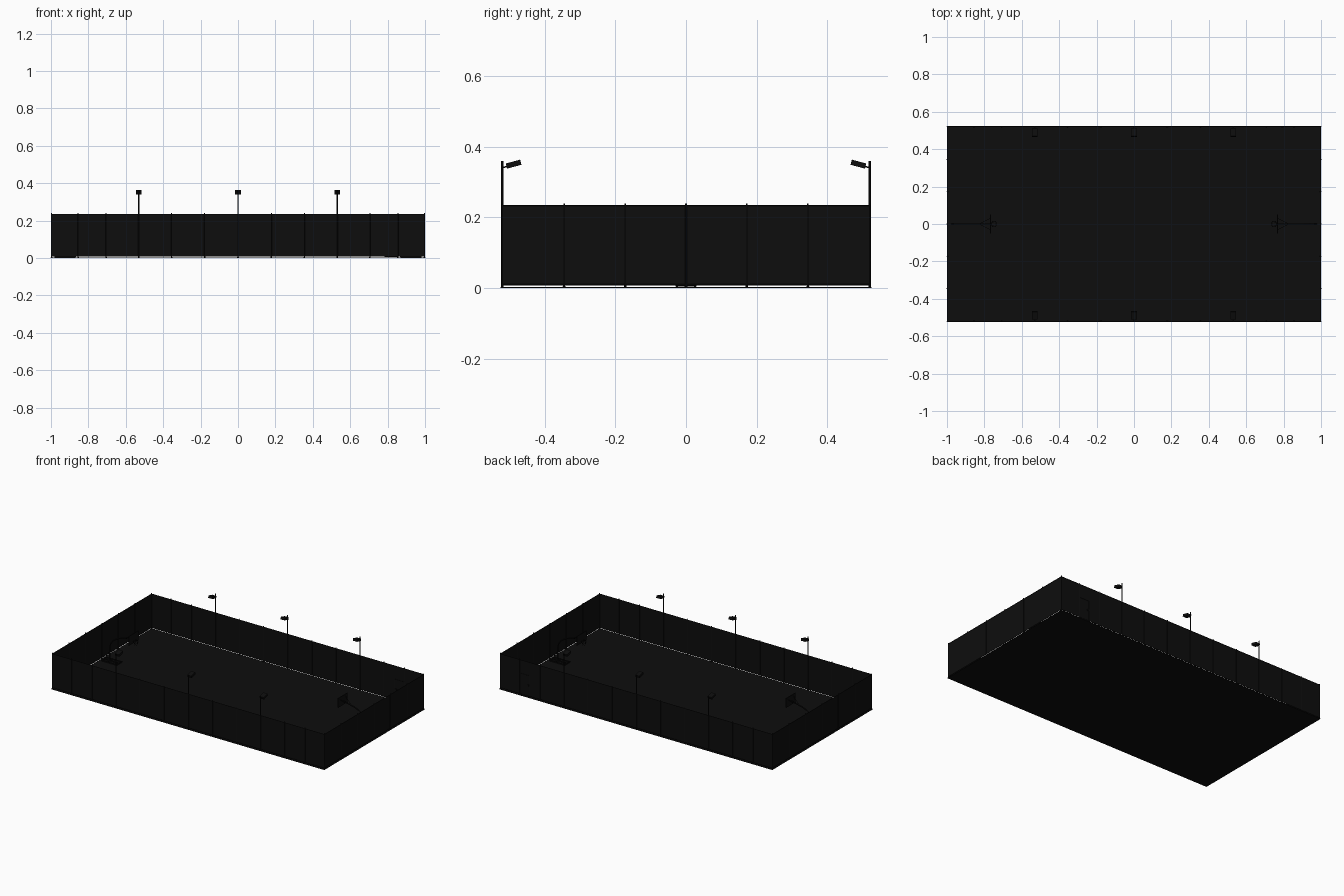
import bpy, math
from mathutils import Vector

if "Cube" in bpy.data.objects:
    bpy.data.objects.remove(bpy.data.objects["Cube"])

mat = bpy.data.materials.new("dark")
mat.diffuse_color = (0.004, 0.004, 0.004, 1)
mat.use_nodes = True
mat.node_tree.nodes["Principled BSDF"].inputs["Base Color"].default_value = mat.diffuse_color
HX, HY, TOP = 0.997, 0.52, 0.235


def finish(ob, name):
    ob.name = name
    ob.data.materials.append(mat)
    return ob


def box(name, c, s, rot=(0, 0, 0)):
    bpy.ops.mesh.primitive_cube_add(size=1, location=c, rotation=rot)
    ob = bpy.context.object
    ob.scale = s
    return finish(ob, name)


def rod(name, a, b, r, sides=8, r2=None):
    a, b = Vector(a), Vector(b)
    d = b - a
    bpy.ops.mesh.primitive_cone_add(vertices=sides, radius1=r, radius2=r if r2 is None else r2,
                                    depth=d.length, location=(a + b) / 2)
    ob = bpy.context.object
    ob.rotation_euler = d.to_track_quat('Z', 'Y').to_euler()
    bpy.ops.object.shade_smooth_by_angle()
    return finish(ob, name)


def tube(name, pts, r):
    cu = bpy.data.curves.new(name, 'CURVE')
    cu.dimensions = '3D'
    cu.bevel_depth, cu.bevel_resolution, cu.use_fill_caps = r, 2, True
    sp = cu.splines.new('POLY')
    sp.points.add(len(pts) - 1)
    for p, q in zip(sp.points, pts):
        p.co = (*q, 1)
    ob = bpy.data.objects.new(name, cu)
    bpy.context.collection.objects.link(ob)
    return finish(ob, name)


def panel(name, a, b, z0=0.009, z1=TOP):
    me = bpy.data.meshes.new(name)
    me.from_pydata([(*a, z0), (*b, z0), (*b, z1), (*a, z1)], [], [(0, 1, 2, 3)])
    ob = bpy.data.objects.new(name, me)
    bpy.context.collection.objects.link(ob)
    return finish(ob, name)


def post(x, y, h=0.24, r=0.0025):
    rod("fence_post", (x, y, 0), (x, y, h), r)
    rod("post_foot", (x, y, 0.001), (x, y, 0.007), 0.005, 8, 0.003)


# Court floor
box("court_floor", (0, 0, 0.0015), (2, 1.05, 0.003))

# Perimeter fence: mesh sheets, rails and posts
xs = [-HX, -0.855, -0.705, -0.53, -0.355, -0.178, 0, 0.178, 0.355, 0.53, 0.705, 0.855, HX]
ys = [-HY, -0.345, -0.172, 0, 0.172, 0.345, HY]
for s in (-1, 1):
    for a, b in zip(xs, xs[1:]):
        panel("long_fence_mesh", (a, s * HY), (b, s * HY))
    for a, b in zip(ys, ys[1:]):
        panel("end_fence_mesh", (s * HX, a), (s * HX, b))
    for z in (0.0095, TOP - 0.001):
        rod("long_rail", (-HX, s * HY, z), (HX, s * HY, z), 0.0015, 6)
        rod("end_rail", (s * HX, -HY, z), (s * HX, HY, z), 0.0015, 6)
    for x in xs:
        post(x, s * HY)
    for y in ys[1:-1]:
        post(s * HX, y)

# Gate in the back fence
for x in (0.785, 0.855):
    rod("gate_upright", (x, HY, 0.006), (x, HY, 0.145), 0.002)
for z in (0.006, 0.145):
    rod("gate_bar", (0.785, HY, z), (0.855, HY, z), 0.002)
box("gate_latch", (0.793, HY, 0.08), (0.014, 0.008, 0.01))

# Floodlights on both long sides
for s in (-1, 1):
    for x in (-0.53, 0, 0.53):
        rod("light_pole", (x, s * HY, 0), (x, s * HY, 0.36), 0.0035, 10)
        rod("light_arm", (x, s * HY, 0.341), (x, s * 0.495, 0.347), 0.002)
        box("flood_light", (x, s * 0.488, 0.351), (0.03, 0.042, 0.015),
            (-s * math.radians(15), 0, 0))

# Basketball hoops at both ends
for s in (-1, 1):
    # Base frame
    for y in (-0.026, 0, 0.026):
        box("hoop_base_runner", (s * 0.925, y, 0.006), (0.11, 0.006, 0.006))
    for x in (0.87, 0.94, 0.978):
        box("hoop_base_crossbar", (s * x, 0, 0.007), (0.006, 0.06, 0.006))
    # Curved mast and brace
    path = [(0.94, 0.005), (0.94, 0.09), (0.933, 0.12), (0.915, 0.145),
            (0.885, 0.165), (0.845, 0.18), (0.77, 0.195)]
    tube("hoop_mast", [(s * x, 0, z) for x, z in path], 0.004)
    rod("hoop_brace", (s * 0.978, 0, 0.008), (s * 0.94, 0, 0.07), 0.002)
    # Backboard and its supports
    box("backboard", (s * 0.767, 0, 0.2), (0.004, 0.1, 0.062))
    for y in (-0.03, 0.03):
        rod("board_strut", (s * 0.83, 0, 0.183), (s * 0.768, y, 0.215), 0.0015, 6)
    # Rim and net
    bpy.ops.mesh.primitive_torus_add(location=(s * 0.748, 0, 0.184), major_radius=0.0155,
                                     minor_radius=0.001, major_segments=24, minor_segments=6)
    finish(bpy.context.object, "hoop_rim")
    for i in range(12):
        a = i * math.tau / 12
        for d in (-0.35, 0.35):
            rod("net_cord", (s * 0.748 + 0.015 * math.cos(a), 0.015 * math.sin(a), 0.184),
                (s * 0.748 + 0.009 * math.cos(a + d), 0.009 * math.sin(a + d), 0.158), 0.0004, 4)
